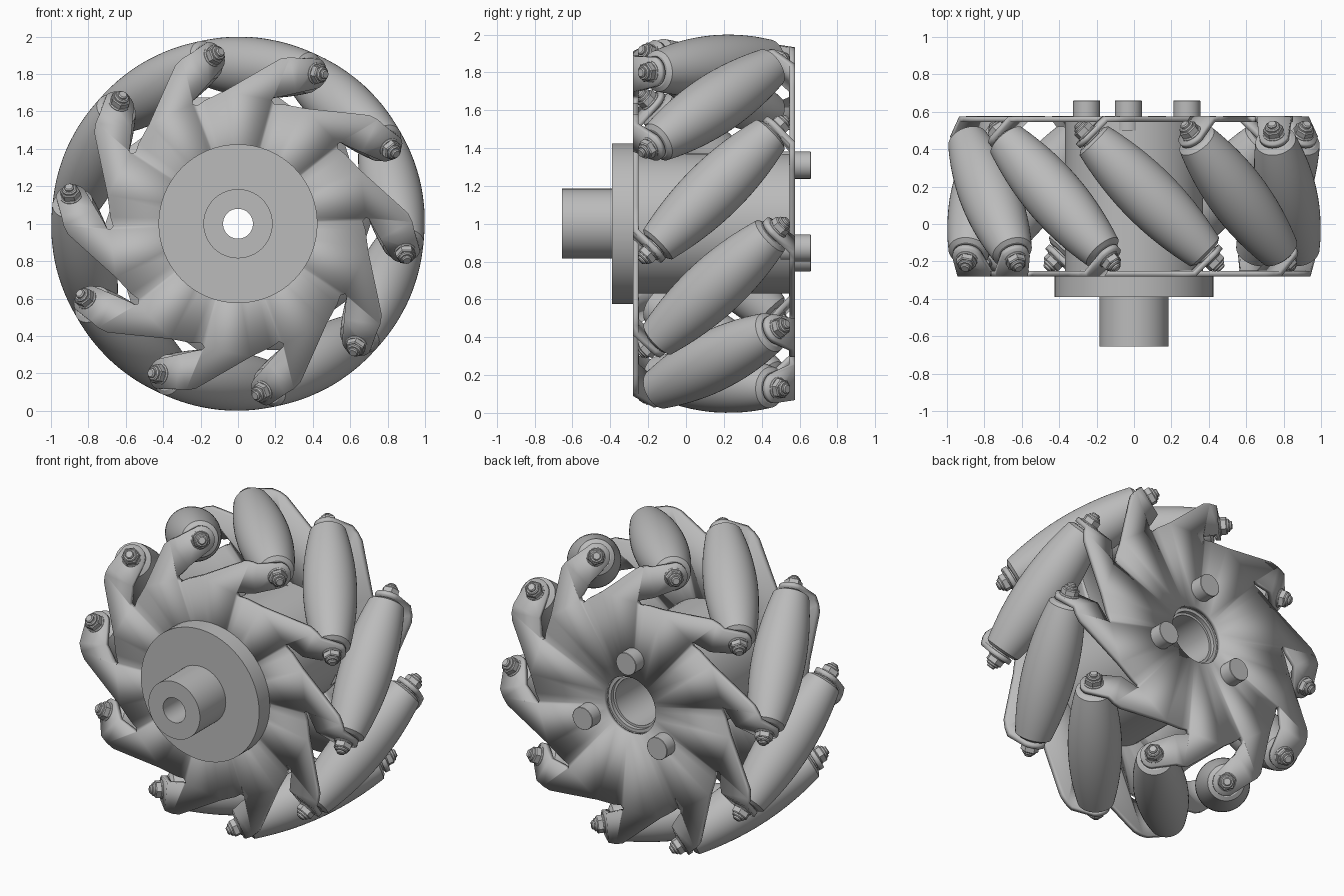
import bpy, bmesh
from math import sin, cos, pi, radians, sqrt
from mathutils import Matrix, Vector

cube = bpy.data.objects.get("Cube")
if cube:
    bpy.data.objects.remove(cube, do_unlink=True)

COUNT = 10
STEP = 2 * pi / COUNT
MID_Y = 0.148          # middle plane between the two plates
AXIS_R = 0.84          # wheel axis to roller axis
PLATE_Y = 0.413        # plate distance from the middle plane
BOLT_S = 0.46          # bolt hole position along the roller axis
BEND_T = BOLT_S / sqrt(2) - (PLATE_Y - BOLT_S / sqrt(2))
centre = Matrix.Translation((0, MID_Y, 1))
parts = []

grey = bpy.data.materials.new("grey metal")
grey.use_nodes = True
colour = (0.5, 0.5, 0.5, 1)
grey.diffuse_color = colour
grey.node_tree.nodes["Principled BSDF"].inputs["Base Color"].default_value = colour


def add_object(name, mesh, matrix):
    ob = bpy.data.objects.new(name, mesh)
    ob.matrix_world = matrix
    bpy.context.collection.objects.link(ob)
    parts.append(ob)
    return ob


def finish_mesh(name, bm):
    bmesh.ops.remove_doubles(bm, verts=bm.verts[:], dist=0.0005)
    bmesh.ops.recalc_face_normals(bm, faces=bm.faces[:])
    mesh = bpy.data.meshes.new(name)
    bm.to_mesh(mesh)
    bm.free()
    mesh.materials.append(grey)
    return mesh


def lathe(name, profile, segs=32):
    """Spin a closed (radius, height) outline around local z."""
    bm = bmesh.new()
    rings = [[bm.verts.new((r * cos(2 * pi * i / segs), r * sin(2 * pi * i / segs), h))
              for i in range(segs)] for r, h in profile]
    for k in range(len(profile)):
        m = (k + 1) % len(profile)
        if profile[k][0] + profile[m][0] == 0:
            continue
        for i in range(segs):
            j = (i + 1) % segs
            bm.faces.new((rings[k][i], rings[k][j], rings[m][j], rings[m][i]))
    return finish_mesh(name, bm)


def rod(name, radius, low, high, segs=24, bevel=0.006):
    return lathe(name, [(0, low), (radius, low), (radius, high - bevel),
                        (radius - bevel, high), (0, high)], segs)


def plate_mesh():
    """Toothed disc whose arms end in tabs bent square to the rollers."""
    bm = bmesh.new()
    arm = [(-0.24, 0.64), (-0.14, 0.70), (0.10, 0.872), (0.14, 0.90), (0.19, 0.913),
           (BEND_T, 0.913), (BEND_T, 0.725), (0.15, 0.695), (0.125, 0.69), (0.115, 0.675)]
    slot = (0.13, 0.655)
    for k in range(COUNT):
        turn = Matrix.Rotation(k * STEP, 4, 'Y')
        back = Matrix.Rotation(-STEP, 4, 'Y')

        def face(points):
            bm.faces.new([bm.verts.new(turn @ Vector(p)) for p in points])

        # flat sector from the centre hole to the arm
        end = Vector((slot[0], -PLATE_Y, slot[1]))
        outline = [back @ end] + [Vector((t, -PLATE_Y, r)) for t, r in arm] + [end]
        hole = []
        for i in range(5):
            a = STEP * i / 4 - 0.43
            hole.append(Vector((0.185 * sin(a), -PLATE_Y, 0.185 * cos(a))))
        face(outline + hole[::-1])
        # bent tab with a rounded end
        reach = (BOLT_S / sqrt(2) - BEND_T) * sqrt(2)
        tab = [(0, 0.913)]
        for i in range(13):
            a = radians(75 - 150 * i / 12)
            tab.append((reach + 0.082 * cos(a), AXIS_R + 0.082 * sin(a)))
        tab.append((0, 0.725))
        face([(BEND_T + a / sqrt(2), -PLATE_Y + a / sqrt(2), r) for a, r in tab])
    return finish_mesh("plate", bm)


# Angle of the first roller, and the frame shared by both plates
first = Matrix.Rotation(radians(5.6), 4, 'Y')

# Front and back plates: the back one is the front one turned about a roller's radius
plate = plate_mesh()
for name, flip in (("front_plate", 0), ("back_plate", pi)):
    ob = add_object(name, plate, centre @ first @ Matrix.Rotation(flip, 4, 'Z'))
    solid = ob.modifiers.new("thickness", 'SOLIDIFY')
    solid.thickness = 0.03
    solid.offset = 0
    solid.use_even_offset = True

# Hub with flange, shaft and stepped bore
to_back = Matrix.Translation((0, 0, 1)) @ Matrix.Rotation(-pi / 2, 4, 'X')
hub = lathe("hub", [(0.08, -0.655), (0.185, -0.655), (0.185, -0.39), (0.425, -0.39),
                    (0.425, -0.275), (0.37, -0.275), (0.37, 0.55), (0.185, 0.55),
                    (0.185, 0.535), (0.165, 0.535), (0.165, 0.51), (0.15, 0.51),
                    (0.15, -0.3), (0.08, -0.3)], 64)
add_object("hub", hub, to_back)

# Three pins behind the back plate
pin = rod("pin", 0.072, 0.5, 0.66, 32, 0.002)
for i in range(3):
    a = radians(95.5 + 120 * i)
    add_object("pin", pin, Matrix.Translation((0.311 * cos(a), 0, 0.311 * sin(a))) @ to_back)

# Barrel rollers, shaped so that together they roll on one circle
HALF = 0.42
barrel = [(0, -HALF - 0.015), (0.085, -HALF - 0.015)]
for i in range(25):
    s = HALF * (i / 12 - 1)
    barrel.append((1 - sqrt(AXIS_R ** 2 + s * s / 2), s))
barrel += [(0.085, HALF + 0.015), (0, HALF + 0.015)]
roller = lathe("roller", barrel, 48)
spindle = rod("spindle", 0.026, -0.3, 0.55)
washer = rod("washer", 0.058, 0.43, 0.484)
nut = rod("nut", 0.054, 0.48, 0.52, 6)
collar = rod("nut_collar", 0.04, 0.5, 0.535)

slant = Vector((0, 0, 1)).rotation_difference(Vector((1, -1, 0))).to_matrix().to_4x4()
for k in range(COUNT):
    place = (centre @ first @ Matrix.Rotation(k * STEP, 4, 'Y')
             @ Matrix.Translation((0, 0, AXIS_R)) @ slant)
    add_object("roller", roller, place)
    for side in (0, pi):
        end = place @ Matrix.Rotation(side, 4, 'X')
        for name, mesh in (("spindle", spindle), ("washer", washer),
                           ("nut", nut), ("nut_collar", collar)):
            add_object(name, mesh, end)

# Smooth the round surfaces and keep the hard edges
bpy.ops.object.select_all(action='DESELECT')
for ob in parts:
    ob.select_set(True)
bpy.context.view_layer.objects.active = parts[0]
bpy.ops.object.shade_smooth_by_angle(angle=radians(30))
